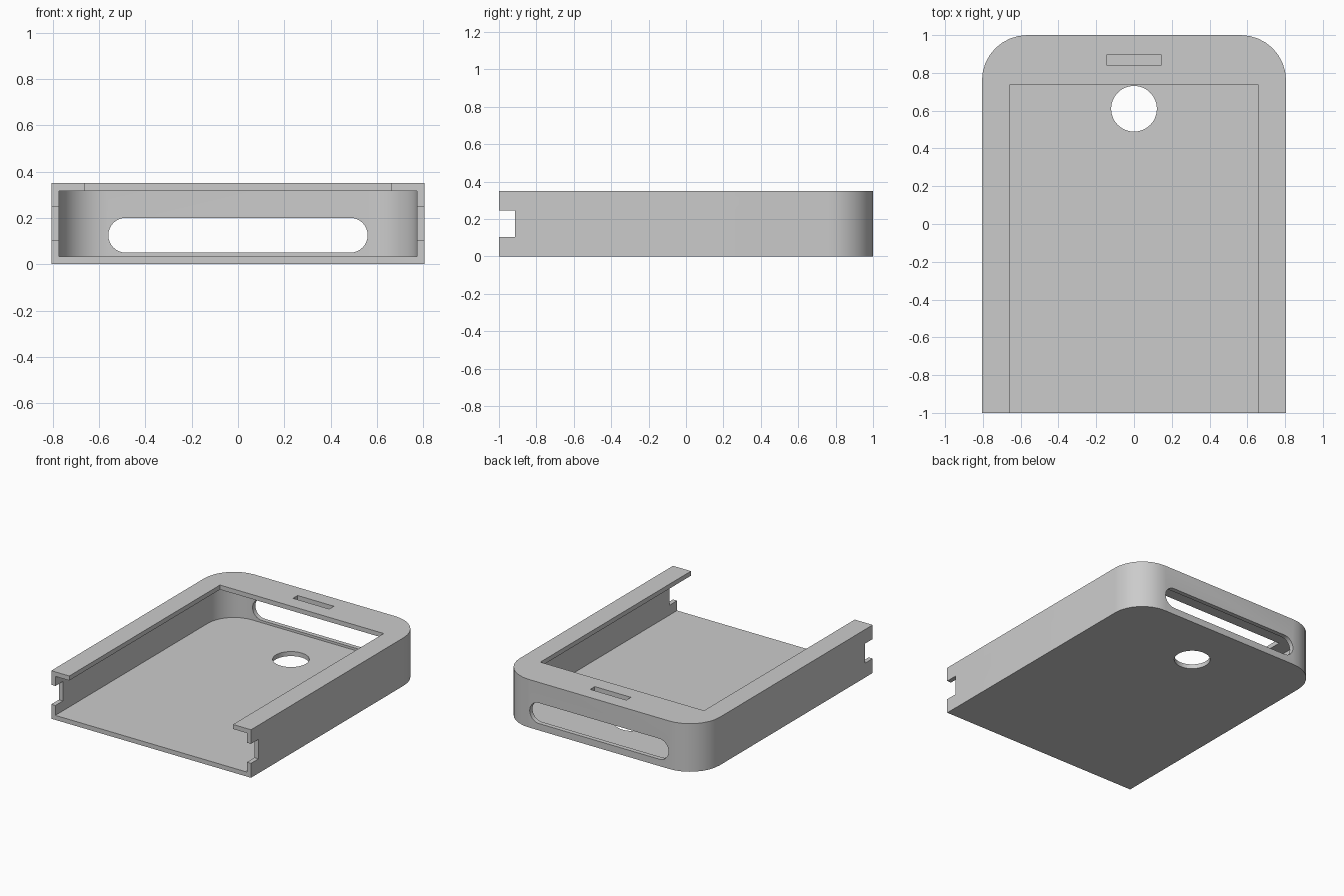
import bpy
import bmesh
from math import sin, cos, pi

cube = bpy.data.objects.get("Cube")
if cube:
    bpy.data.objects.remove(cube, do_unlink=True)

HALF_W, HEIGHT, WALL, RADIUS = 0.805, 0.35, 0.033, 0.24

grey = bpy.data.materials.new("plain grey")
grey.use_nodes = True
colour = (0.6, 0.6, 0.6, 1)
grey.diffuse_color = colour
grey.node_tree.nodes["Principled BSDF"].inputs["Base Color"].default_value = colour


def arc(cx, cy, r, start, end, steps):
    """Points along a circular arc."""
    return [(cx + r * cos(start + (end - start) * i / steps),
             cy + r * sin(start + (end - start) * i / steps))
            for i in range(steps + 1)]


def prism(name, points, low, high, axis="z"):
    """Extrude a closed 2D outline along z, or along y for an x-z outline."""
    bm = bmesh.new()
    place = (lambda p: (p[0], p[1], low)) if axis == "z" else (lambda p: (p[0], low, p[1]))
    face = bm.faces.new([bm.verts.new(place(p)) for p in points])
    grown = bmesh.ops.extrude_face_region(bm, geom=[face])["geom"]
    shift = (0, 0, high - low) if axis == "z" else (0, high - low, 0)
    bmesh.ops.translate(bm, vec=shift,
                        verts=[v for v in grown if isinstance(v, bmesh.types.BMVert)])
    bmesh.ops.recalc_face_normals(bm, faces=bm.faces)
    mesh = bpy.data.meshes.new(name)
    bm.to_mesh(mesh)
    bm.free()
    mesh.materials.append(grey)
    ob = bpy.data.objects.new(name, mesh)
    bpy.context.collection.objects.link(ob)
    return ob


def rect(x0, x1, y0, y1):
    return [(x0, y0), (x1, y0), (x1, y1), (x0, y1)]


def rounded_back(half, front, back, r):
    """Outline with square front corners and rounded back corners."""
    return ([(-half, front), (half, front)]
            + arc(half - r, back - r, r, 0, pi / 2, 8)
            + arc(r - half, back - r, r, pi / 2, pi, 8))


# Case body
case = prism("case_shell", rounded_back(HALF_W, -1, 1, RADIUS), 0, HEIGHT)

# Long rounded slot in the back wall
slot_r, slot_z = 0.075, 0.125
stadium = (arc(0.56 - slot_r, slot_z, slot_r, -pi / 2, pi / 2, 16)
           + arc(slot_r - 0.56, slot_z, slot_r, pi / 2, 3 * pi / 2, 16))

cutters = [
    # Cavity, open at the front
    prism("cavity_cutter", rounded_back(HALF_W - WALL, -1.2, 1 - WALL, RADIUS - WALL),
          WALL, HEIGHT - WALL),
    # Screen opening, open at the front
    prism("screen_cutter", rect(-0.66, 0.66, -1.2, 0.735), 0.2, 0.5),
    # Narrow slot in the top rim
    prism("rim_slot_cutter", rect(-0.146, 0.146, 0.842, 0.895), 0.25, 0.5),
    # Round hole in the floor
    prism("floor_hole_cutter", arc(0, 0.61, 0.121, 0, 2 * pi, 48)[:-1], -0.1, 0.1),
    prism("back_slot_cutter", stadium, 0.85, 1.2, "y"),
    # Notches at the front of both side walls
    prism("notch_cutter", rect(-1, 1, 0.105, 0.247), -1.2, -0.913, "y"),
]

for cutter in cutters:
    cutter.hide_render = True
    mod = case.modifiers.new(cutter.name, "BOOLEAN")
    mod.operation = "DIFFERENCE"
    mod.solver = "EXACT"
    mod.object = cutter

# Apply the cuts and remove the cutters
bpy.context.view_layer.update()
cut_mesh = bpy.data.meshes.new_from_object(
    case.evaluated_get(bpy.context.evaluated_depsgraph_get()))
case.modifiers.clear()
case.data = cut_mesh
for cutter in cutters:
    bpy.data.objects.remove(cutter, do_unlink=True)

bpy.ops.object.select_all(action="DESELECT")
case.select_set(True)
bpy.context.view_layer.objects.active = case
bpy.ops.object.shade_smooth_by_angle(angle=pi / 6)
